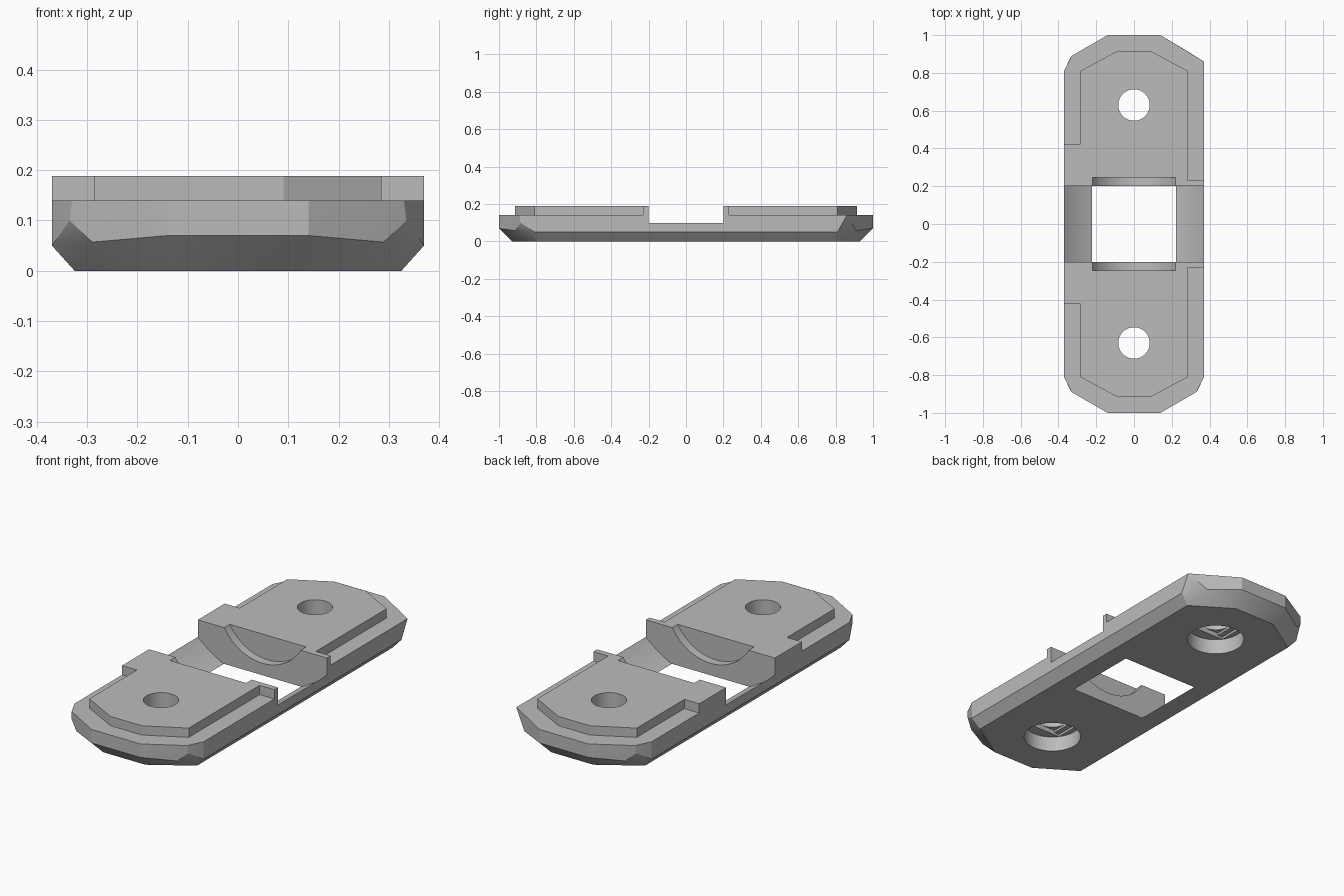
import bpy
import bmesh
from math import radians
from mathutils import Matrix

cube = bpy.data.objects.get("Cube")
if cube:
    bpy.data.objects.remove(cube, do_unlink=True)

grey = bpy.data.materials.new("plain grey")
grey.use_nodes = True
colour = (0.5, 0.5, 0.5, 1)
grey.diffuse_color = colour
grey.node_tree.nodes["Principled BSDF"].inputs["Base Color"].default_value = colour


def make(name, bm):
    bmesh.ops.recalc_face_normals(bm, faces=bm.faces)
    mesh = bpy.data.meshes.new(name)
    bm.to_mesh(mesh)
    bm.free()
    mesh.materials.append(grey)
    obj = bpy.data.objects.new(name, mesh)
    bpy.context.collection.objects.link(obj)
    return obj


def cylinder(name, radius, depth, centre, along_y=False, sides=64):
    bm = bmesh.new()
    turn = Matrix.Rotation(radians(90 if along_y else 0), 4, "X")
    bmesh.ops.create_cone(bm, cap_ends=True, segments=sides, radius1=radius,
                          radius2=radius, depth=depth,
                          matrix=Matrix.Translation(centre) @ turn)
    return make(name, bm)


def prism(name, outline, low, high):
    bm = bmesh.new()
    face = bm.faces.new([bm.verts.new((x, y, low)) for x, y in outline])
    top = bmesh.ops.extrude_face_region(bm, geom=[face])["geom"]
    bmesh.ops.translate(bm, vec=(0, 0, high - low),
                        verts=[v for v in top if isinstance(v, bmesh.types.BMVert)])
    return make(name, bm)


def combine(target, tool, operation):
    mod = target.modifiers.new(tool.name, "BOOLEAN")
    mod.operation = operation
    mod.solver = "EXACT"
    mod.object = tool
    bpy.context.view_layer.objects.active = target
    bpy.ops.object.modifier_apply(modifier=mod.name)
    bpy.data.objects.remove(tool, do_unlink=True)


# Base plate: hull of a chamfered end, repeated at all four corners
TOP = 0.14
end = [(0.14, 1, TOP), (0.14, 1, 0.07), (0.29, 0.91, 0.057),
       (0.12, 0.93, 0), (0.325, 0.8, 0), (0.37, 0.81, 0.05)]
clipped = [(0.33, 0.89, TOP), (0.335, 0.885, 0.1), (0.37, 0.81, TOP)]
pointed = [(0.37, 0.86, TOP)]
bm = bmesh.new()
for sx in (-1, 1):
    for sy in (-1, 1):
        corner = pointed if sx > 0 and sy > 0 else clipped
        for x, y, z in end + corner:
            bm.verts.new((sx * x, sy * y, z))
bmesh.ops.convex_hull(bm, input=bm.verts)
bmesh.ops.dissolve_limit(bm, angle_limit=radians(1), verts=bm.verts, edges=bm.edges)
body = make("mounting_plate", bm)

# Raised pads with side tabs, mirrored front to back
pad = [(-0.37, 0.15), (-0.37, 0.42), (-0.285, 0.42), (-0.285, 0.81),
       (-0.09, 0.915), (0.09, 0.915), (0.285, 0.81), (0.285, 0.23),
       (0.37, 0.23), (0.37, 0.15)]
for s in (-1, 1):
    combine(body, prism("raised_pad", [(x, s * y) for x, y in pad], 0.1, 0.188), "UNION")

# Central opening and the rounded recess in its two end walls
combine(body, cylinder("opening_cutter", 0.54, 0.4, (0, 0, 0.4925), True, 128), "DIFFERENCE")
combine(body, cylinder("recess_cutter", 0.253, 0.49, (0, 0, 0.315), True, 96), "DIFFERENCE")

# Screw holes with stepped counterbores underneath
HOLE, BORE = 0.083, 0.14
for s in (-1, 1):
    y = s * 0.63
    combine(body, cylinder("hole_cutter", HOLE, 1, (0, y, 0)), "DIFFERENCE")
    combine(body, cylinder("bore_cutter", BORE, 0.16, (0, y, 0)), "DIFFERENCE")
    for half, height in ((0.112, 0.092), (HOLE, 0.104)):
        square = [(-half, y - HOLE), (half, y - HOLE), (half, y + HOLE), (-half, y + HOLE)]
        combine(body, prism("step_cutter", square, 0.05, height), "DIFFERENCE")

# Smooth the curved walls, keep edges sharp
bpy.ops.object.select_all(action="DESELECT")
body.select_set(True)
bpy.context.view_layer.objects.active = body
bpy.ops.object.shade_smooth_by_angle(angle=radians(20))
